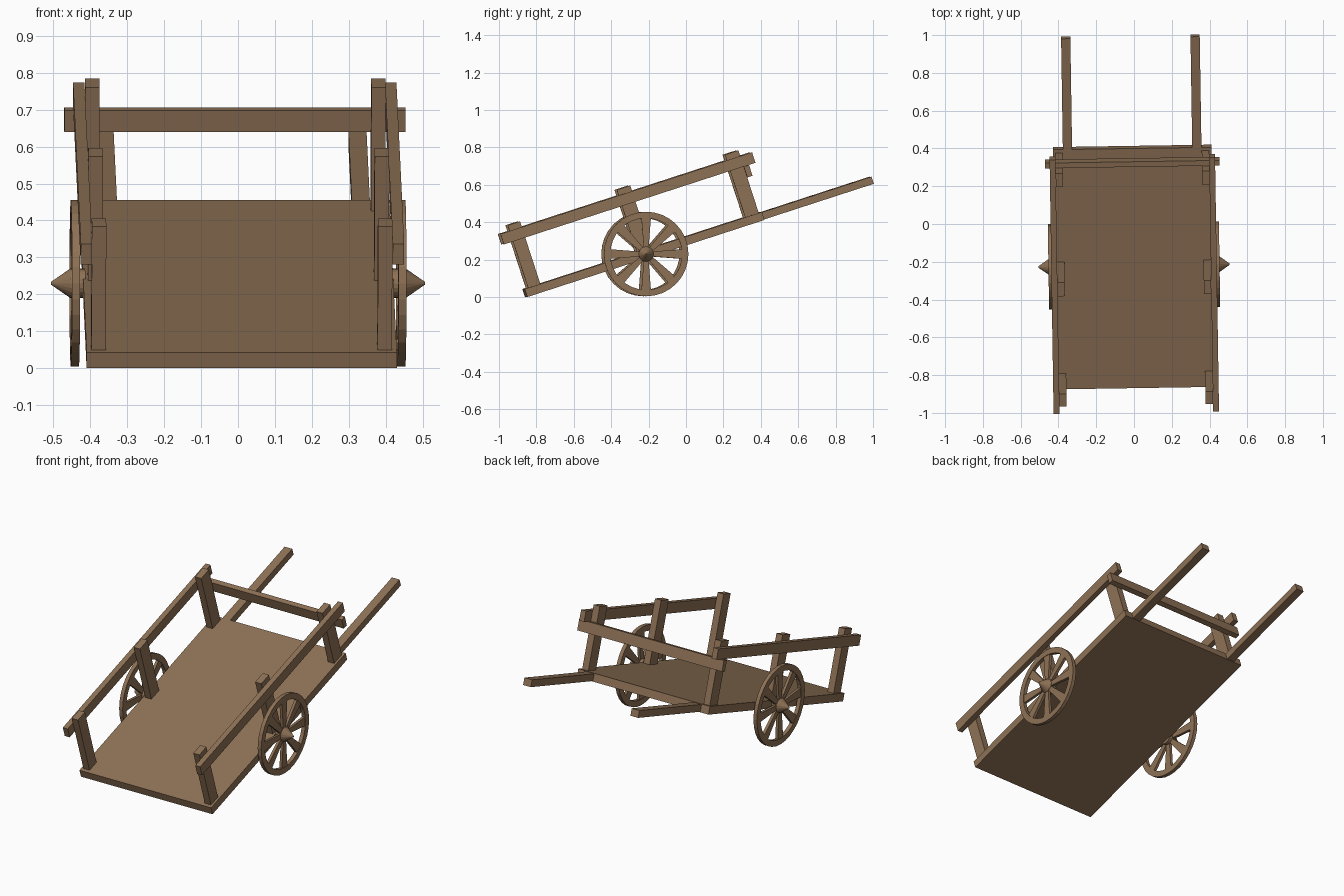
import bpy, bmesh
from math import radians, pi, sin, cos
from mathutils import Matrix, Vector

if "Cube" in bpy.data.objects:
    bpy.data.objects.remove(bpy.data.objects["Cube"])

wood = bpy.data.materials.new("wood")
wood.diffuse_color = (0.27, 0.165, 0.09, 1)
wood.use_nodes = True
wood.node_tree.nodes["Principled BSDF"].inputs["Base Color"].default_value = wood.diffuse_color

# Frames: slight yaw of the whole cart, plus the 18 degree slope of the bed
YAW = (Matrix.Translation((0, -0.22, 0)) @ Matrix.Rotation(radians(0.9), 4, 'Z')
       @ Matrix.Translation((0, 0.22, 0)))
SLOPE = YAW @ Matrix.Translation((0, -0.855, 0)) @ Matrix.Rotation(radians(18), 4, 'X')


def finish(name, bm, matrix):
    bmesh.ops.recalc_face_normals(bm, faces=bm.faces)
    me = bpy.data.meshes.new(name)
    bm.to_mesh(me)
    bm.free()
    me.materials.append(wood)
    ob = bpy.data.objects.new(name, me)
    ob.matrix_world = matrix
    bpy.context.collection.objects.link(ob)
    return ob


def add_box(bm, x, y, z):
    m = Matrix.LocRotScale(Vector((sum(x) / 2, sum(y) / 2, sum(z) / 2)), None,
                           Vector((x[1] - x[0], y[1] - y[0], z[1] - z[0])))
    bmesh.ops.create_cube(bm, size=1, matrix=m)


def beam(name, x, y, z):
    bm = bmesh.new()
    add_box(bm, x, y, z)
    finish(name, bm, SLOPE)


def side_beams(name, x, y, z):
    beam(name + "_right", x, y, z)
    beam(name + "_left", (-x[1], -x[0]), y, z)


# Bed, handles, rails, posts, crossbar
beam("bed", (-0.42, 0.42), (0, 1.334), (0, 0.045))
side_beams("handle", (0.318, 0.367), (1.32, 1.95), (0.003, 0.043))
side_beams("rail", (0.407, 0.438), (-0.033, 1.382), (0.306, 0.365))
for name, y in (("rear_post", (0.019, 0.088)), ("middle_post", (0.632, 0.708)),
                ("front_post", (1.24, 1.316))):
    side_beams(name, (0.368, 0.407), y, (0.04, 0.397))
beam("crossbar", (-0.462, 0.462), (1.316, 1.345), (0.245, 0.306))


def ring(bm, profile, n):
    """Revolve (x, radius) points around the x axis into a closed ring."""
    rings = [[bm.verts.new((x, r * sin(2 * pi * i / n), r * cos(2 * pi * i / n)))
              for i in range(n)] for x, r in profile]
    for a, b in zip(rings, rings[1:] + rings[:1]):
        for i in range(n):
            j = (i + 1) % n
            bm.faces.new((a[i], a[j], b[j], b[i]))


def wheel(name, side):
    bm = bmesh.new()
    # rim
    ring(bm, [(0.431, 0.226), (0.453, 0.226), (0.453, 0.192), (0.431, 0.192)], 32)
    # flared spokes
    for k in range(8):
        rot = Matrix.Rotation(k * pi / 4, 3, 'X')
        pts = [(-0.012, 0.02), (0.012, 0.02), (0.026, 0.2), (-0.026, 0.2)]
        a, b = ([bm.verts.new(rot @ Vector((x, y, z))) for y, z in pts]
                for x in (0.434, 0.450))
        bm.faces.new(a)
        bm.faces.new(b)
        for i in range(4):
            j = (i + 1) % 4
            bm.faces.new((a[i], a[j], b[j], b[i]))
    # hub with pointed cap
    for x, depth, r1, r2 in ((0.434, 0.04, 0.04, 0.04), (0.48, 0.052, 0.04, 0.004)):
        bmesh.ops.create_cone(bm, cap_ends=True, segments=20, radius1=r1, radius2=r2,
                              depth=depth, matrix=Matrix.Translation((x, 0, 0))
                              @ Matrix.Rotation(pi / 2, 4, 'Y'))
    if side < 0:
        bmesh.ops.scale(bm, vec=(-1, 1, 1), verts=bm.verts)
    finish(name, bm, YAW @ Matrix.Translation((0, -0.22, 0.23)))


wheel("wheel_right", 1)
wheel("wheel_left", -1)
